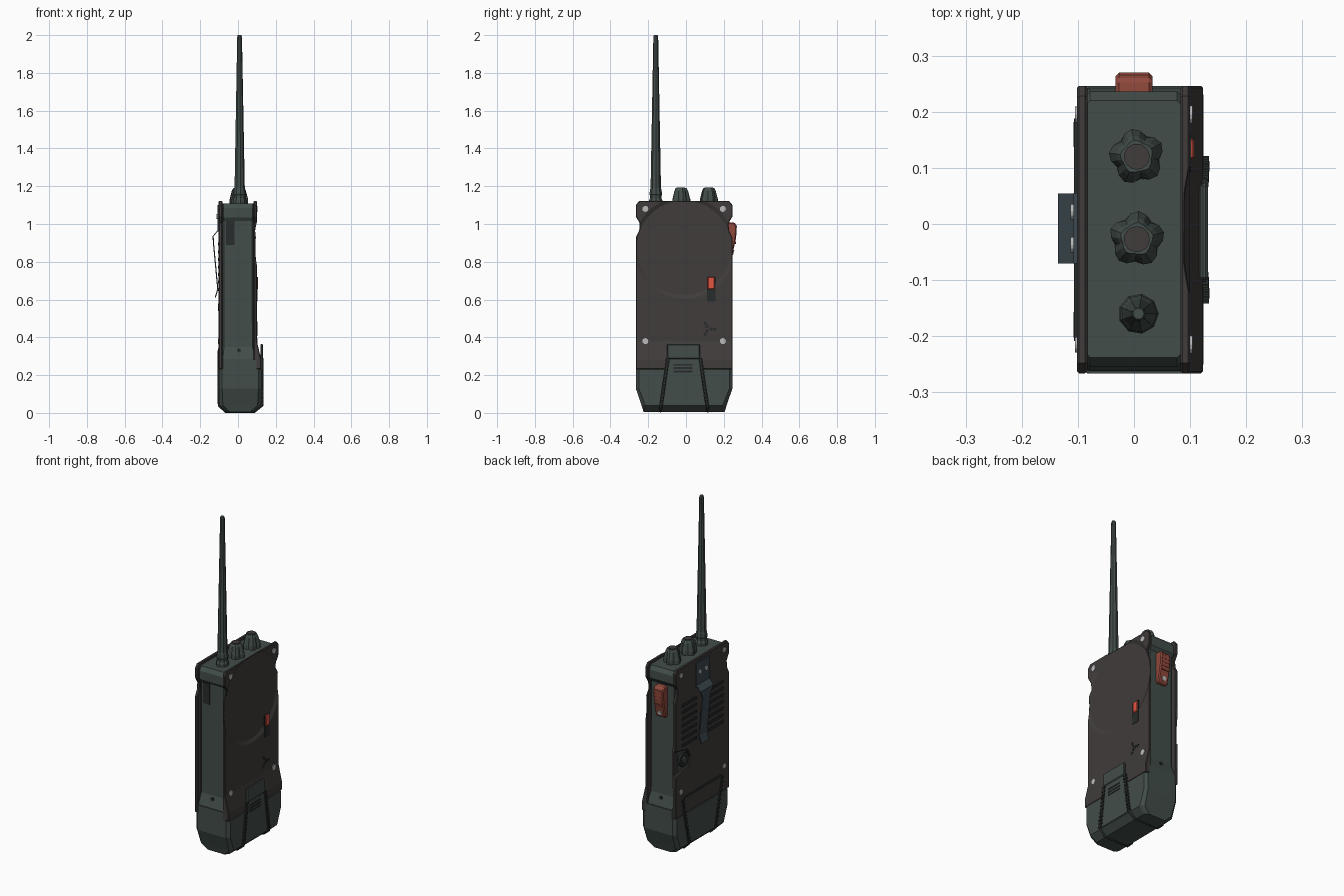
import bpy, bmesh, math
from mathutils import Matrix, Vector

if "Cube" in bpy.data.objects:
    bpy.data.objects.remove(bpy.data.objects["Cube"])

CY = -0.01   # mid-plane of the case in y


def material(name, r, g, b):
    m = bpy.data.materials.new(name)
    m.diffuse_color = (r, g, b, 1)
    m.use_nodes = True
    m.node_tree.nodes["Principled BSDF"].inputs["Base Color"].default_value = m.diffuse_color
    return m


GREEN = material("green_grey", 0.055, 0.075, 0.068)
BROWN = material("dark_cover", 0.05, 0.045, 0.043)
BLACK = material("rubber", 0.022, 0.025, 0.025)
BLUE = material("clip_steel", 0.045, 0.065, 0.08)
STEEL = material("screw_steel", 0.5, 0.5, 0.5)
RED = material("button_red", 0.28, 0.065, 0.045)
BRIGHT = material("switch_red", 0.75, 0.09, 0.055)


def finish(name, bm, mat, bevel=0):
    bmesh.ops.recalc_face_normals(bm, faces=bm.faces)
    me = bpy.data.meshes.new(name)
    bm.to_mesh(me)
    bm.free()
    me.materials.append(mat)
    ob = bpy.data.objects.new(name, me)
    bpy.context.collection.objects.link(ob)
    if bevel:
        mod = ob.modifiers.new("bevel", 'BEVEL')
        mod.width, mod.segments, mod.limit_method = bevel, 1, 'ANGLE'
    return ob


def loft_bm(rings):
    bm = bmesh.new()
    rows = [[bm.verts.new(p) for p in r] for r in rings]
    n = len(rows[0])
    for a, b in zip(rows, rows[1:]):
        for i in range(n):
            bm.faces.new((a[i], a[(i + 1) % n], b[(i + 1) % n], b[i]))
    bm.faces.new(rows[0])
    bm.faces.new(rows[-1])
    return bm


def prism(name, pts, x0, x1, mat, bevel=0):
    """Extrude a y-z outline along x."""
    bm = loft_bm([[(x, y, z) for y, z in pts] for x in (x0, x1)])
    return finish(name, bm, mat, bevel)


def box(name, x, y, z, mat, bevel=0):
    pts = [(y[0], z[0]), (y[1], z[0]), (y[1], z[1]), (y[0], z[1])]
    return prism(name, pts, x[0], x[1], mat, bevel)


def cylinder(name, c, axis, r, depth, mat, sides=12, r2=None):
    bm = bmesh.new()
    rot = Vector((0, 0, 1)).rotation_difference(Vector(axis)).to_matrix().to_4x4()
    bmesh.ops.create_cone(bm, cap_ends=True, segments=sides, radius1=r,
                          radius2=r if r2 is None else r2, depth=depth,
                          matrix=Matrix.Translation(c) @ rot)
    return finish(name, bm, mat)


def rect_ring(z, x0, x1, y0, y1, c):
    return [(x0 + c, y0, z), (x1 - c, y0, z), (x1, y0 + c, z), (x1, y1 - c, z),
            (x1 - c, y1, z), (x0 + c, y1, z), (x0, y1 - c, z), (x0, y0 + c, z)]


def cut(ob, cutter):
    mod = ob.modifiers.new("cut", 'BOOLEAN')
    mod.operation, mod.object, mod.solver = 'DIFFERENCE', cutter, 'EXACT'
    bpy.context.view_layer.objects.active = ob
    bpy.ops.object.modifier_apply(modifier="cut")
    bpy.data.objects.remove(cutter)


# Core case: overhanging cap, slim neck, flared foot
core = [(0.24, -0.092, 0.105, -0.262, 0.242, 0.012), (0.285, -0.092, 0.105, -0.262, 0.242, 0.012),
        (0.35, -0.088, 0.09, -0.241, 0.222, 0.014), (1.015, -0.088, 0.087, -0.241, 0.222, 0.014),
        (1.035, -0.088, 0.087, -0.254, 0.236, 0.01), (1.085, -0.088, 0.087, -0.254, 0.236, 0.01),
        (1.108, -0.088, 0.087, -0.238, 0.22, 0.01)]
finish("core_case", loft_bm([rect_ring(*r) for r in core]), GREEN)

# Battery pack
pack = [(0.006, -0.065, 0.086, -0.225, 0.205, 0.02), (0.04, -0.1, 0.124, -0.235, 0.215, 0.02),
        (0.13, -0.1, 0.124, -0.266, 0.246, 0.016), (0.23, -0.1, 0.124, -0.266, 0.246, 0.016),
        (0.232, -0.095, 0.115, -0.266, 0.246, 0.016), (0.28, -0.095, 0.115, -0.266, 0.246, 0.016)]
finish("battery_pack", loft_bm([rect_ring(*r) for r in pack]), GREEN)

# Cover plates with scalloped shoulders
half = [(0.256, 0.232), (0.256, 0.93), (0.238, 0.965), (0.235, 1.005),
        (0.256, 1.04), (0.256, 1.10), (0.238, 1.122)]
outline = [(CY + d, z) for d, z in half] + [(CY - d, z) for d, z in reversed(half)]
left_cover = prism("left_cover", outline, -0.102, -0.083, BROWN)
bm = loft_bm([[(x, y, z) for y, z in outline] for x in (0.083, 0.1)])
for z in (0.28, 0.38):
    bmesh.ops.bisect_plane(bm, geom=bm.verts[:] + bm.edges[:] + bm.faces[:],
                           plane_co=(0, 0, z), plane_no=(0, 0, 1))
for v in bm.verts:
    if v.co.x > 0.09 and v.co.z < 0.3:
        v.co.x = 0.123
right_cover = finish("right_cover", bm, BROWN)
cut(right_cover, cylinder("dish_cutter", (0.105, CY, 0.875), (1, 0, 0), 0.25, 0.03, BROWN, 48, 0.31))
cut(left_cover, prism("port_cutter", [(0.3, 0.47), (0.22, 0.49), (0.13, 0.51), (0.105, 0.56),
                                      (0.13, 0.61), (0.22, 0.63), (0.3, 0.65)], -0.2, -0.087, BROWN))
for ob in (left_cover, right_cover):
    mod = ob.modifiers.new("bevel", 'BEVEL')
    mod.width, mod.segments, mod.limit_method, mod.angle_limit = 0.004, 1, 'ANGLE', 0.9

# Accessory port in the left notch
cylinder("port_ring", (-0.09, 0.16, 0.56), (-1, 0, 0), 0.042, 0.02, BLACK, 16)
cylinder("port_cap", (-0.096, 0.16, 0.56), (-1, 0, 0), 0.026, 0.02, GREEN, 16, 0.02)

# Cover screws
for i, (y, z) in enumerate([(-0.215, 1.08), (0.195, 1.08), (-0.215, 0.38), (0.195, 0.38)]):
    cylinder(f"right_screw_{i}", (0.1, y, z), (1, 0, 0), 0.016, 0.008, STEEL)
    cylinder(f"left_screw_{i}", (-0.102, y, z), (1, 0, 0), 0.014, 0.006, STEEL)

# Slide switch and three-hole vent on the right
box("switch_slot", (0.095, 0.102), (0.11, 0.156), (0.59, 0.72), BLACK)
box("switch_slider", (0.095, 0.107), (0.115, 0.152), (0.655, 0.72), BRIGHT, 0.004)
for i in range(3):
    a = math.radians(90 + 120 * i)
    for j, d in enumerate((0.014, 0.033)):
        cylinder(f"vent_hole_{i}_{j}", (0.1, 0.118 - d * math.cos(a - 0.5), 0.445 + d * math.sin(a - 0.5)),
                 (1, 0, 0), 0.009, 0.004, BLACK, 8)

# Battery latch with finger tab
latch = [(-0.087, 0.3), (0.067, 0.3), (0.095, 0.045), (-0.115, 0.045)]
prism("latch_panel", latch, 0.115, 0.127, GREEN)
box("latch_tab", (0.118, 0.132), (-0.1, 0.073), (0.285, 0.365), GREEN, 0.005)
box("latch_bridge", (0.1, 0.122), (-0.09, 0.063), (0.24, 0.31), BLACK)
for i in range(3):
    box(f"latch_slot_{i}", (0.12, 0.129), (-0.065, 0.035), (0.215 + 0.018 * i, 0.224 + 0.018 * i), BLACK)

# Toothed rubber straps wrapping under the pack
for side, s in (("rear", 1), ("front", -1)):
    path = [(0.126, 0.085, 0.29), (0.127, 0.122, 0.04), (0.087, 0.125, 0.008),
            (-0.066, 0.125, 0.008), (-0.1, 0.125, 0.04), (-0.1, 0.19, 0.33)]
    path = [Vector((x, CY + s * y, z)) for x, y, z in path]
    cu = bpy.data.curves.new(side + "_strap", 'CURVE')
    cu.dimensions, cu.bevel_depth, cu.bevel_resolution, cu.use_fill_caps = '3D', 0.008, 0, True
    sp = cu.splines.new('POLY')
    sp.points.add(len(path) - 1)
    for p, co in zip(sp.points, path):
        p.co = (*co, 1)
    cu.materials.append(BLACK)
    bpy.context.collection.objects.link(bpy.data.objects.new(side + "_strap", cu))
    bm = bmesh.new()
    for a, b in ((path[0], path[1]), (path[4], path[5])):
        for k in range(12):
            bmesh.ops.create_cube(bm, size=1, matrix=Matrix.Translation(a.lerp(b, (k + 0.5) / 12))
                                  @ Matrix.Diagonal((0.014, 0.022, 0.01, 1)))
    finish(side + "_strap_teeth", bm, BLACK)
box("left_pack_panel", (-0.105, -0.095), (-0.185, 0.165), (0.325, 0.34), BLACK)

# Speaker ribs on the left cover
for i in range(7):
    z = 0.645 + 0.04 * i
    for side, y0, y1 in (("rear", 0.05, 0.185), ("front", -0.205, -0.07)):
        box(f"{side}_rib_{i}", (-0.107, -0.1), (y0, y1), (z, z + 0.016), BLACK)

# Belt clip: screwed mount and bent spring blade
box("clip_mount", (-0.108, -0.1), (-0.07, 0.055), (0.96, 1.1), BLUE)
for y in (-0.037, 0.022):
    cylinder("clip_screw", (-0.108, y, 1.04), (1, 0, 0), 0.014, 0.01, STEEL)
blade = [(-0.106, 0.97, 0.062), (-0.135, 0.935, 0.062), (-0.132, 0.89, 0.036),
         (-0.11, 0.655, 0.036), (-0.123, 0.612, 0.036)]
rings = [[(x, -0.008 - w, z), (x, -0.008 + w, z), (x + 0.006, -0.008 + w, z),
          (x + 0.006, -0.008 - w, z)] for x, z, w in blade]
finish("clip_blade", loft_bm(rings), BLUE)

# Push-to-talk button with grip ridges
prism("talk_button", [(0.215, 0.82), (0.215, 1.01), (0.258, 1.008), (0.269, 0.985), (0.264, 0.92),
                      (0.243, 0.825)], -0.033, 0.033, RED, 0.006)
for i in range(5):
    z = 0.895 + 0.022 * i
    box(f"talk_ridge_{i}", (-0.027, 0.027), (0.25, 0.264 + 0.0014 * i), (z, z + 0.009), RED)
cylinder("talk_button_screw", (0, 0.249, 0.85), (0, 1, -0.25), 0.014, 0.008, STEEL)

# Front thumb pocket and foot stud
pocket = box("front_pocket", (-0.063, -0.018), (-0.244, -0.235), (0.89, 1.015), BLACK)
cylinder("front_stud", (0.005, -0.247, 0.33), (0, 1, 0), 0.01, 0.014, BLACK, 8)
cylinder("rear_stud", (0.005, 0.228, 0.33), (0, 1, 0), 0.01, 0.014, BLACK, 8)

# Five-lobed control knobs
for name, y, turn in (("volume_knob", -0.027, 0.25), ("channel_knob", 0.12, 0.5)):
    rings = []
    for z, tip, dip in ((1.1, 0.05, 0.04), (1.13, 0.05, 0.038), (1.175, 0.038, 0.031), (1.19, 0.03, 0.026)):
        ring = []
        for k in range(20):
            a = turn + k * math.tau / 20
            r = (tip, tip * 0.93, dip, tip * 0.93)[k % 4]
            ring.append((0.005 + r * math.cos(a), y + r * math.sin(a), z))
        rings.append(ring)
    finish(name, loft_bm(rings), GREEN)
    cylinder(name + "_cap", (0.005, y, 1.19), (0, 0, 1), 0.023, 0.008, BROWN, 16)

# Tapered antenna
rings = [[(0.008 + r * math.cos(k * math.tau / 9), -0.16 + r * math.sin(k * math.tau / 9), z)
          for k in range(9)]
         for z, r in ((1.1, 0.036), (1.125, 0.036), (1.135, 0.031), (1.15, 0.031), (1.155, 0.034),
                      (1.18, 0.031), (1.19, 0.028), (1.99, 0.013), (2.0, 0.01))]
finish("antenna", loft_bm(rings), GREEN)
